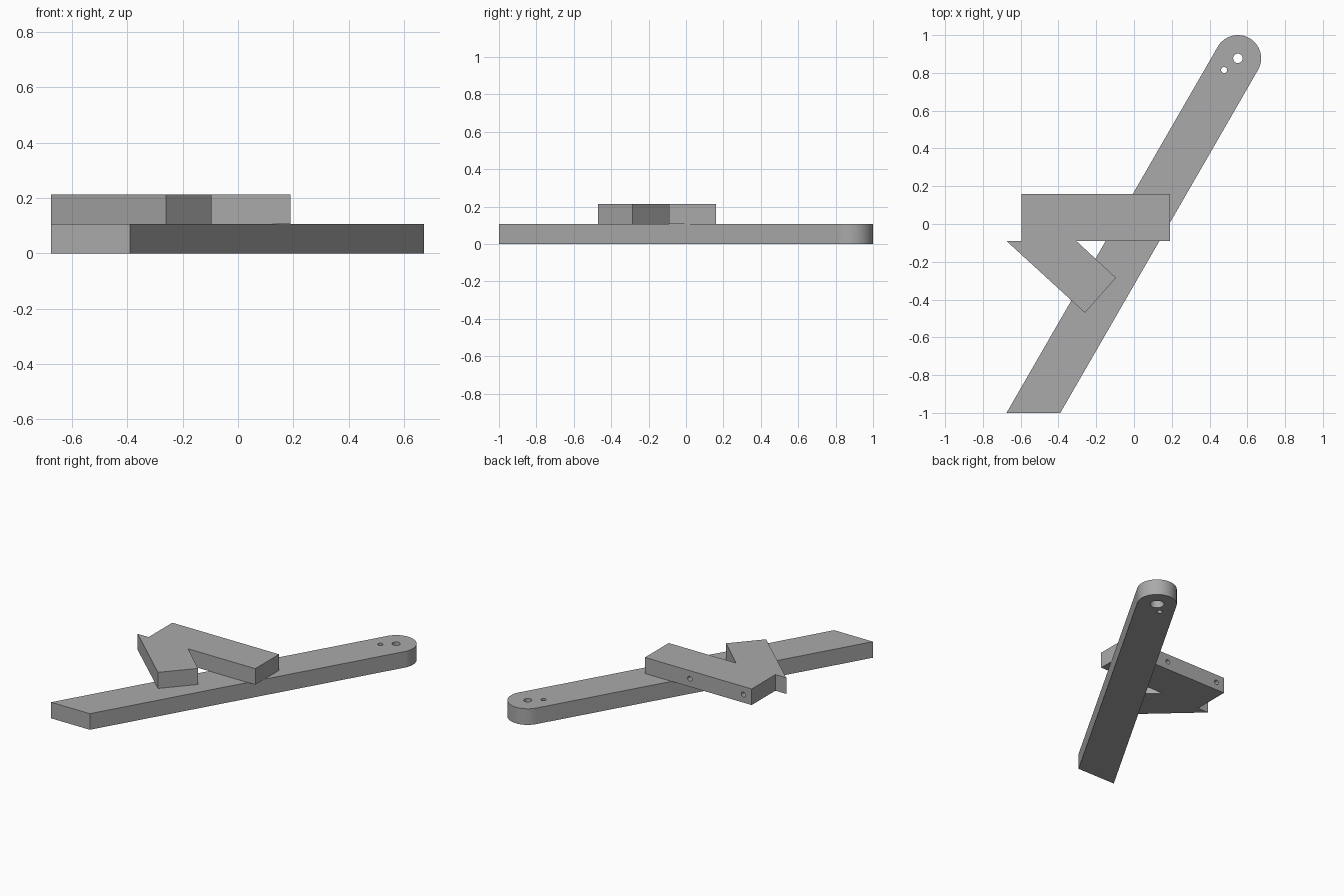
import bpy, bmesh, math
from mathutils import Vector, Matrix

if "Cube" in bpy.data.objects:
    bpy.data.objects.remove(bpy.data.objects["Cube"], do_unlink=True)

grey = bpy.data.materials.new("plain grey")
grey.use_nodes = True
colour = (0.4, 0.4, 0.4, 1)
grey.diffuse_color = colour
grey.node_tree.nodes["Principled BSDF"].inputs["Base Color"].default_value = colour

T = 0.107  # board thickness


def board(name, outline, base):
    """Extrude a flat outline upwards by one board thickness."""
    bm = bmesh.new()
    face = bm.faces.new([bm.verts.new((x, y, base)) for x, y in outline])
    top = bmesh.ops.extrude_face_region(bm, geom=[face])["geom"]
    bmesh.ops.translate(bm, vec=(0, 0, T),
                        verts=[v for v in top if isinstance(v, bmesh.types.BMVert)])
    bmesh.ops.recalc_face_normals(bm, faces=bm.faces)
    mesh = bpy.data.meshes.new(name)
    bm.to_mesh(mesh)
    bm.free()
    mesh.materials.append(grey)
    obj = bpy.data.objects.new(name, mesh)
    bpy.context.collection.objects.link(obj)
    return obj


def drill(obj, centre, radius, length, axis="Z"):
    """Cut a round hole centred on a point, then discard the cutter."""
    turn = (math.pi / 2, 0, 0) if axis == "Y" else (0, 0, 0)
    bpy.ops.mesh.primitive_cylinder_add(vertices=32, radius=radius, depth=length,
                                        location=centre, rotation=turn)
    cutter = bpy.context.object
    cutter.hide_render = True
    cutter.data.materials.append(grey)
    cut = obj.modifiers.new("hole", "BOOLEAN")
    cut.operation, cut.solver, cut.object = "DIFFERENCE", "EXACT", cutter
    bpy.context.view_layer.objects.active = obj
    bpy.ops.object.modifier_apply(modifier=cut.name)
    bpy.data.objects.remove(cutter, do_unlink=True)


# Long slanted bar with a rounded far end
cx, cy, r = 0.55, 0.877, 0.123
arc = [math.radians(-30 + 180 * i / 32) for i in range(33)]
outline = [(-0.675, -1), (-0.39, -1)]
outline += [(cx + r * math.cos(a), cy + r * math.sin(a)) for a in arc]
bar = board("long_bar", outline, 0)
drill(bar, (cx, cy, T / 2), 0.025, 0.3)
drill(bar, (cx, cy, 0), 0.043, 0.1)          # wider recess underneath
drill(bar, (0.477, 0.815, T / 2), 0.016, 0.3)

# Cross block with two blind holes in its back face
block = board("cross_block", [(-0.595, -0.09), (0.19, -0.09),
                              (0.19, 0.16), (-0.595, 0.16)], T)
for x in (-0.535, -0.14):
    drill(block, (x, 0.16, 1.5 * T), 0.016, 0.3, "Y")

# Diagonal brace against the front of the block
brace = board("diagonal_brace", [(-0.675, -0.09), (-0.26, -0.47),
                                 (-0.095, -0.285), (-0.305, -0.09)], T)

# Smooth round walls, crisp edges
bpy.ops.object.select_all(action="DESELECT")
for obj in (bar, block, brace):
    obj.select_set(True)
bpy.context.view_layer.objects.active = bar
bpy.ops.object.shade_smooth_by_angle(angle=math.radians(30))
